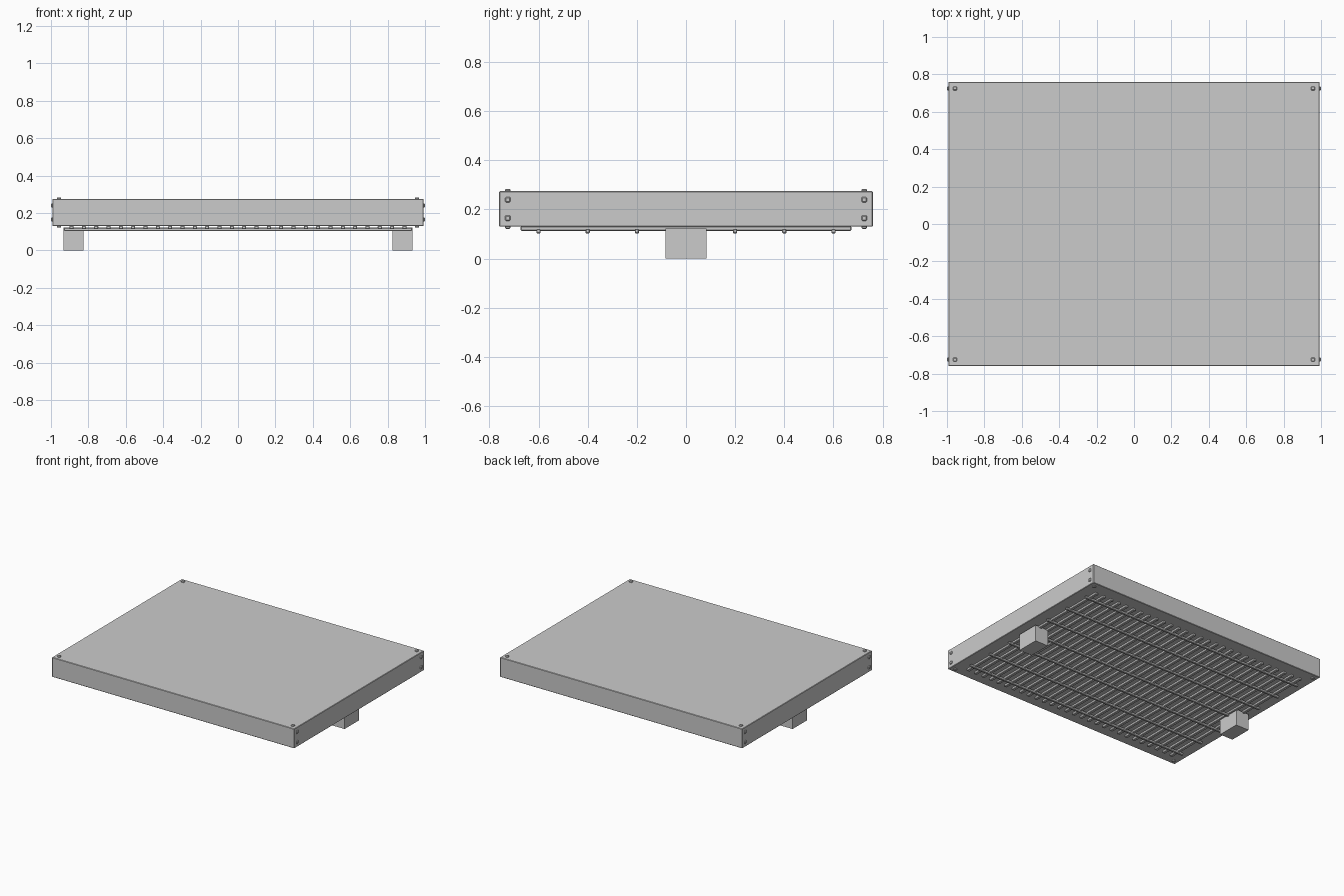
import bpy

default = bpy.data.objects.get("Cube")
if default:
    bpy.data.objects.remove(default, do_unlink=True)

GREY = (0.6, 0.6, 0.6, 1)
grey = bpy.data.materials.new("light_grey")
grey.use_nodes = True
grey.diffuse_color = GREY
grey.node_tree.nodes["Principled BSDF"].inputs["Base Color"].default_value = GREY


def box(name, center, size, bevel=0):
    """Flat-shaded box with an optional small chamfer."""
    bpy.ops.mesh.primitive_cube_add(size=1, location=center)
    obj = bpy.context.object
    obj.name = name
    obj.scale = size
    bpy.ops.object.transform_apply(location=False, rotation=False, scale=True)
    obj.data.materials.append(grey)
    if bevel:
        mod = obj.modifiers.new("chamfer", 'BEVEL')
        mod.width = bevel
        mod.segments = 1
    return obj


# Main slab
HALF_X, HALF_Y = 0.993, 0.76
BOTTOM, TOP = 0.13, 0.275
box("slab", (0, 0, (BOTTOM + TOP) / 2), (2 * HALF_X, 2 * HALF_Y, TOP - BOTTOM), 0.003)

# Grille under the slab: slats front to back, then rails left to right
SLATS = 28
for i in range(SLATS):
    x = -0.89 + 1.78 * i / (SLATS - 1)
    box("grille_slat", (x, 0, 0.122), (0.022, 1.345, 0.018), 0.003)
for i in range(-3, 4):
    box("grille_rail", (0, i * 0.2, 0.112), (1.86, 0.017, 0.018), 0.003)

# Feet and corner bolts
BOLT = 0.022
for side, sx in (("left", 1), ("right", -1)):
    box(side + "_foot", (sx * 0.879, 0, 0.061), (0.107, 0.168, 0.122))
    for end, sy in (("front", -1), ("back", 1)):
        y = sy * 0.725
        for level, z in (("top", TOP), ("bottom", BOTTOM)):
            box(f"{level}_bolt_{end}_{side}", (sx * 0.957, y, z), (BOLT, BOLT, 0.018), 0.004)
        for level, z in (("upper", 0.24), ("lower", 0.165)):
            box(f"{level}_side_bolt_{end}_{side}", (sx * 0.991, y, z), (0.018, BOLT, BOLT), 0.004)
